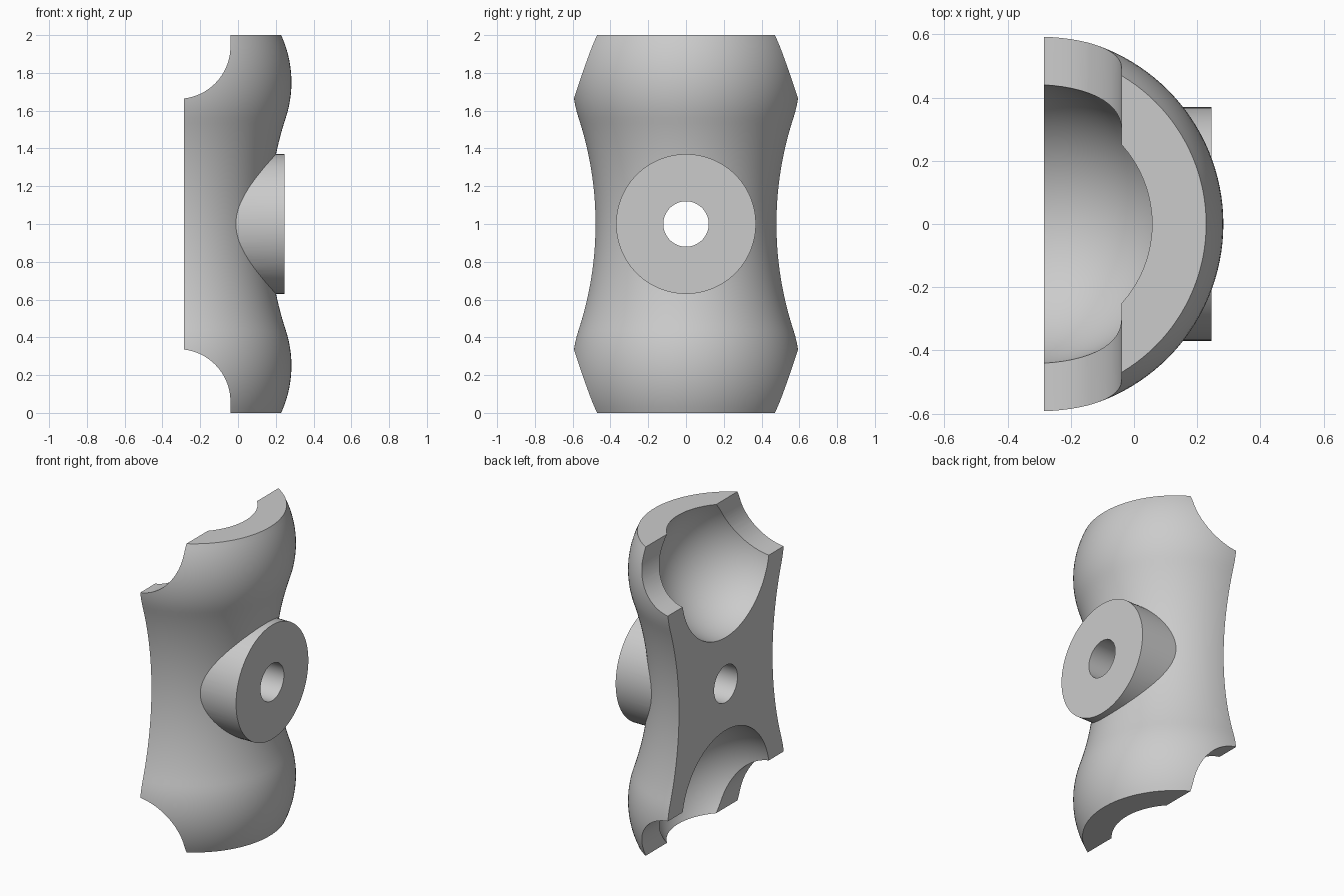
import bpy, bmesh, math
from mathutils import Matrix, Vector

cube = bpy.data.objects.get("Cube")
if cube:
    bpy.data.objects.remove(cube, do_unlink=True)

AXIS_X = -0.317      # axis of the two spherical ends
FLAT_X = -0.285      # flat mating face
BALL_Z = 0.75        # ball centres above and below the middle
OUTER_R, SOCKET_R, WAIST_R = 0.60, 0.45, 0.48
SLOT_R = 0.277

grey = bpy.data.materials.new("plain_grey")
grey.use_nodes = True
colour = (0.6, 0.6, 0.6, 1)
grey.diffuse_color = colour
grey.node_tree.nodes["Principled BSDF"].inputs["Base Color"].default_value = colour


def finish(name, bm):
    bmesh.ops.recalc_face_normals(bm, faces=bm.faces)
    mesh = bpy.data.meshes.new(name)
    bm.to_mesh(mesh)
    bm.free()
    mesh.materials.append(grey)
    obj = bpy.data.objects.new(name, mesh)
    bpy.context.collection.objects.link(obj)
    return obj


def cylinder(name, centre, radius, depth, axis):
    bm = bmesh.new()
    turn = Matrix.Rotation(math.pi / 2, 4, axis)
    bmesh.ops.create_cone(bm, cap_ends=True, segments=96, radius1=radius, radius2=radius,
                          depth=depth, matrix=Matrix.Translation(centre) @ turn)
    return finish(name, bm)


def box(name, low, high):
    bm = bmesh.new()
    low, high = Vector(low), Vector(high)
    bmesh.ops.create_cube(bm, size=1, matrix=Matrix.Translation((low + high) / 2)
                          @ Matrix.Diagonal((*(high - low), 1)))
    return finish(name, bm)


def sphere(name, centre, radius):
    bm = bmesh.new()
    bmesh.ops.create_uvsphere(bm, u_segments=96, v_segments=64, radius=radius,
                              matrix=Matrix.Translation(centre))
    return finish(name, bm)


def combine(target, tool, operation):
    mod = target.modifiers.new(tool.name, 'BOOLEAN')
    mod.operation, mod.solver, mod.object = operation, 'EXACT', tool
    bpy.context.view_layer.objects.active = target
    bpy.ops.object.modifier_apply(modifier=mod.name)
    bpy.data.objects.remove(tool, do_unlink=True)


# Body profile: ball arcs joined by a tangent concave waist
waist_arc = (WAIST_R**2 + BALL_Z**2 - OUTER_R**2) / (2 * (OUTER_R - WAIST_R))
join_z = BALL_Z * waist_arc / (waist_arc + OUTER_R)


def radius_at(h):
    h = abs(h)
    if h > join_z:
        return math.sqrt(OUTER_R**2 - (h - BALL_Z)**2)
    return WAIST_R + waist_arc - math.sqrt(waist_arc**2 - h * h)


# Body turned around its axis
bm = bmesh.new()
rings, around = 64, 128
rows = []
for i in range(rings + 1):
    h = -1 + 2 * i / rings
    r = radius_at(h)
    rows.append([bm.verts.new((AXIS_X + r * math.cos(a), r * math.sin(a), 1 + h))
                 for a in (2 * math.pi * k / around for k in range(around))])
for low, high in zip(rows, rows[1:]):
    for k in range(around):
        n = (k + 1) % around
        bm.faces.new((low[k], low[n], high[n], high[k]))
bm.faces.new(rows[0])
bm.faces.new(rows[-1])
body = finish("clamp_half", bm)

# Flat mating face
combine(body, box("flat_cut", (-2, -1, -1), (FLAT_X, 1, 3)), 'DIFFERENCE')

# Round boss on the outside
combine(body, cylinder("boss", (0.0725, 0, 1), 0.37, 0.345, 'Y'), 'UNION')

# Ball sockets and rounded side slots at both ends
for side in (-1, 1):
    combine(body, sphere("socket", (AXIS_X, 0, 1 + side * BALL_Z), SOCKET_R), 'DIFFERENCE')
    slot_z = 1 + side * 0.94
    combine(body, cylinder("slot_round", (AXIS_X, 0, slot_z), SLOT_R, 2, 'X'), 'DIFFERENCE')
    z0, z1 = sorted((slot_z, 1 + side * 1.5))
    combine(body, box("slot_mouth", (-1, -1, z0), (AXIS_X + SLOT_R, 1, z1)), 'DIFFERENCE')

# Bolt hole through the middle
combine(body, cylinder("bolt_hole", (0, 0, 1), 0.12, 2, 'Y'), 'DIFFERENCE')

# Smooth shading with crisp cut edges
bpy.ops.object.select_all(action='DESELECT')
body.select_set(True)
bpy.context.view_layer.objects.active = body
bpy.ops.object.shade_smooth_by_angle(angle=math.radians(25))
